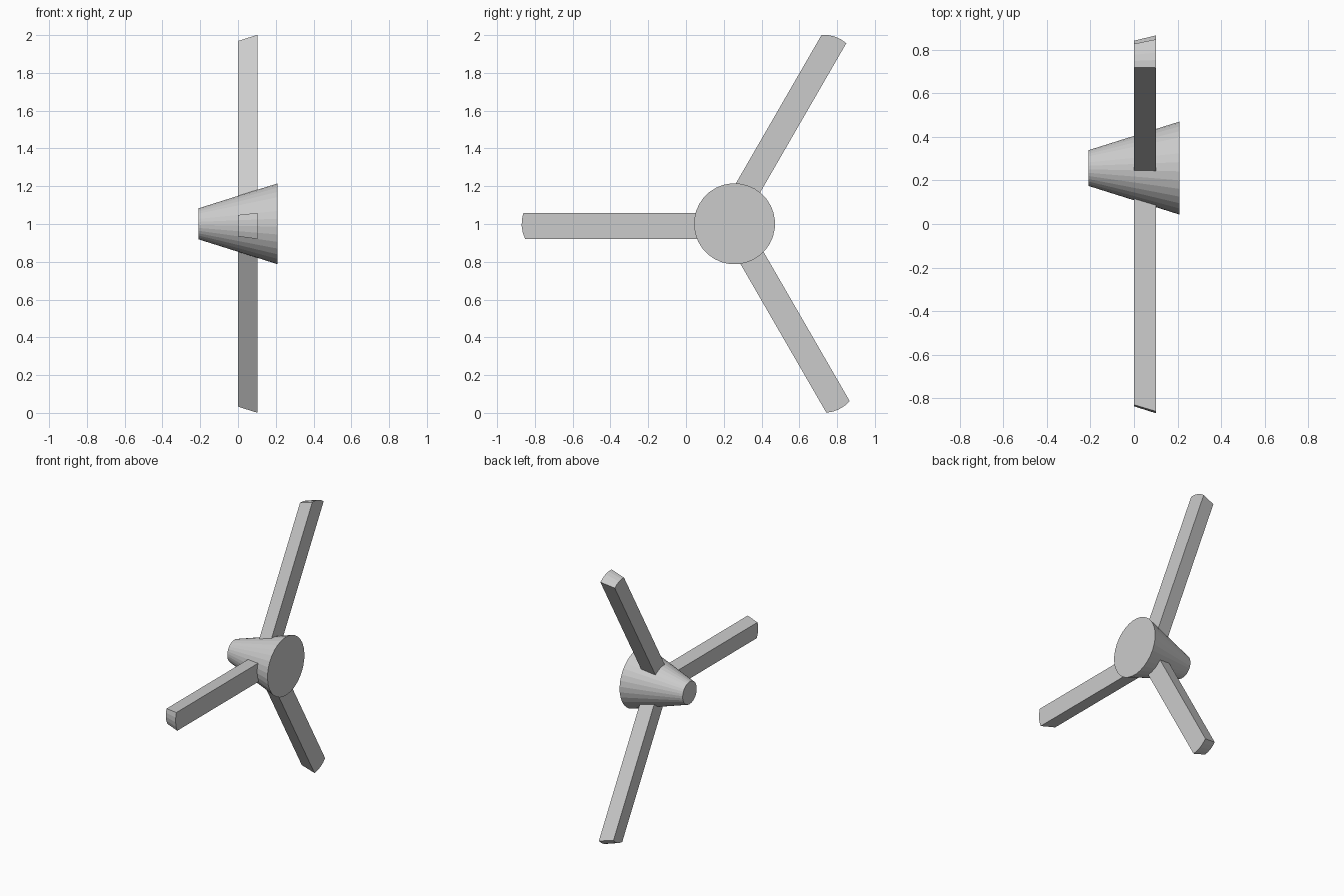
import bpy, bmesh
from math import sin, cos, radians, tau
from mathutils import Vector

if "Cube" in bpy.data.objects:
    bpy.data.objects.remove(bpy.data.objects["Cube"])

SEGS = 32
CY, CZ = 0.257, 1.001            # rotor axis, running along x
R_SMALL, R_BIG, HALF = 0.082, 0.2145, 0.21
REACH = 0.947                    # blade extrusion length
START = radians(4)


def radius(x):
    return R_SMALL + (R_BIG - R_SMALL) * (x + HALF) / (2 * HALF)


bm = bmesh.new()

# Tapered hub: rings along x, with one band where the blades grow out
rings = []
for x in (-HALF, 0.0, 0.102, HALF):
    r = radius(x)
    rings.append([bm.verts.new((x, CY + r * cos(START + tau * i / SEGS),
                                CZ + r * sin(START + tau * i / SEGS)))
                  for i in range(SEGS)])
bands = []
for a, b in zip(rings, rings[1:]):
    bands.append([bm.faces.new((a[i], a[(i + 1) % SEGS], b[(i + 1) % SEGS], b[i]))
                  for i in range(SEGS)])
bm.faces.new(rings[0])
bm.faces.new(rings[-1])

# Three blades: four hub facets each, extruded straight outwards
for first, angle in ((4, 60), (14, 180), (24, 300)):
    faces = bands[1][first:first + 4]
    res = bmesh.ops.extrude_face_region(bm, geom=faces)
    old = [f for f in faces if f.is_valid]
    if old:
        bmesh.ops.delete(bm, geom=old, context='FACES')
    moved = [g for g in res['geom'] if isinstance(g, bmesh.types.BMVert)]
    a = radians(angle)
    bmesh.ops.translate(bm, verts=moved, vec=Vector((0, cos(a), sin(a))) * REACH)

bmesh.ops.recalc_face_normals(bm, faces=bm.faces[:])
mesh = bpy.data.meshes.new("rotor")
bm.to_mesh(mesh)
bm.free()
bpy.context.collection.objects.link(bpy.data.objects.new("rotor_hub_and_blades", mesh))
